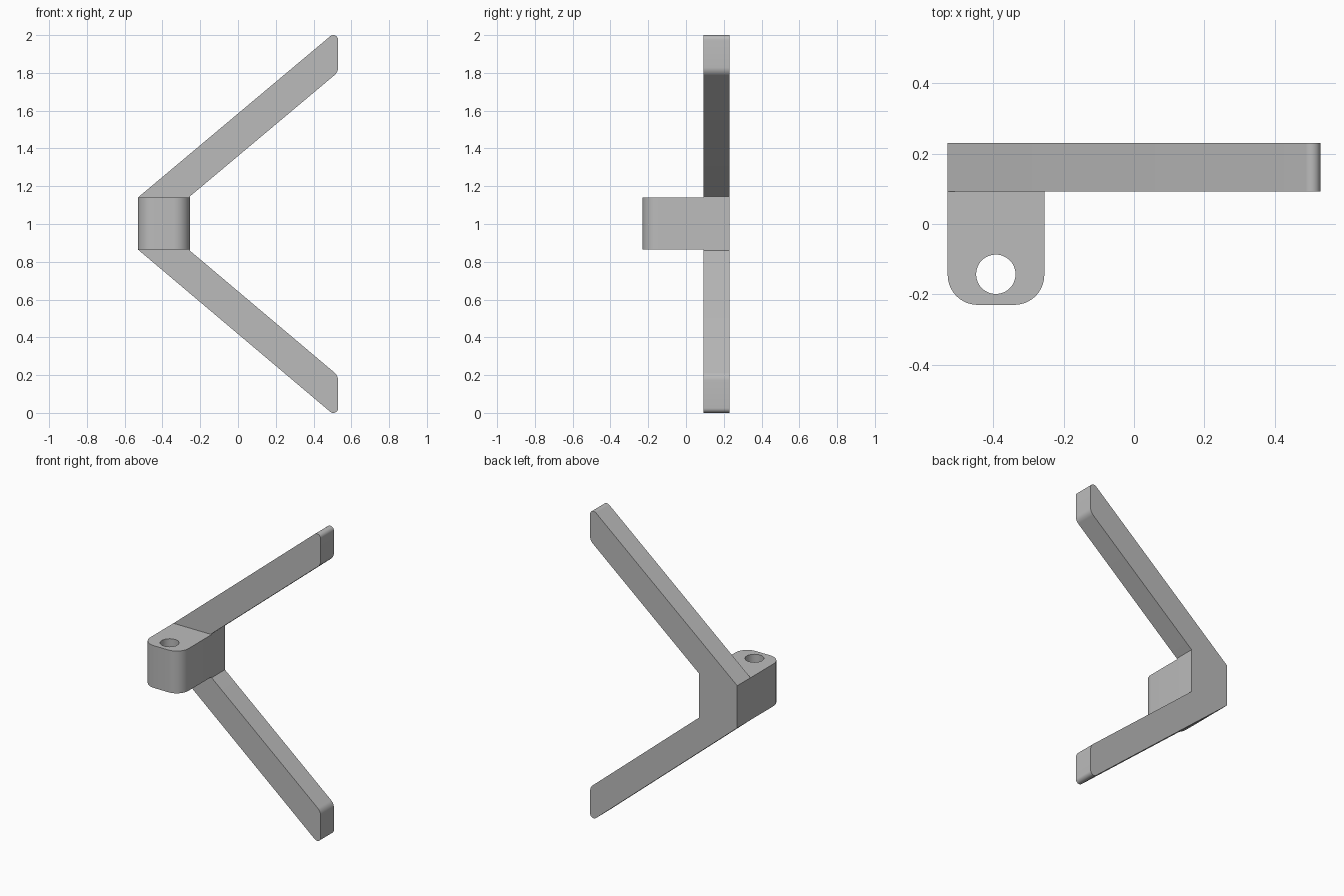
import bpy
import bmesh
import math
from mathutils import Vector

if "Cube" in bpy.data.objects:
    bpy.data.objects.remove(bpy.data.objects["Cube"], do_unlink=True)

grey = bpy.data.materials.new("plain grey")
grey.use_nodes = True
colour = (0.5, 0.5, 0.5, 1)
grey.diffuse_color = colour
grey.node_tree.nodes["Principled BSDF"].inputs["Base Color"].default_value = colour

LEFT, RIGHT = -0.53, -0.255        # block width
LOW, HIGH = 0.865, 1.14            # block height
FRONT, ARM_FRONT, BACK = -0.23, 0.093, 0.23
TIP = 0.53


def rounded(corners, steps=10):
    """Outline from (x, y, radius) corners, each rounded by its radius."""
    outline = []
    for i, (x, y, r) in enumerate(corners):
        p = Vector((x, y))
        if not r:
            outline.append(p)
            continue
        a = (Vector(corners[i - 1][:2]) - p).normalized()
        b = (Vector(corners[(i + 1) % len(corners)][:2]) - p).normalized()
        half = a.angle(b) / 2
        centre = p + (a + b).normalized() * r / math.sin(half)
        start = p + a * r / math.tan(half) - centre
        end = p + b * r / math.tan(half) - centre
        sweep = start.angle(end)
        for k in range(steps + 1):
            t = k / steps
            outline.append(centre + (start * math.sin((1 - t) * sweep)
                                     + end * math.sin(t * sweep)) / math.sin(sweep))
    return outline


def extrude(name, points, offset):
    """Solid made by sweeping a closed outline along an offset."""
    bm = bmesh.new()
    face = bm.faces.new([bm.verts.new(p) for p in points])
    swept = bmesh.ops.extrude_face_region(bm, geom=[face], use_keep_orig=True)
    moved = [g for g in swept["geom"] if isinstance(g, bmesh.types.BMVert)]
    bmesh.ops.translate(bm, verts=moved, vec=offset)
    bmesh.ops.recalc_face_normals(bm, faces=bm.faces)
    mesh = bpy.data.meshes.new(name)
    bm.to_mesh(mesh)
    bm.free()
    mesh.materials.append(grey)
    obj = bpy.data.objects.new(name, mesh)
    bpy.context.collection.objects.link(obj)
    return obj


def smooth(obj):
    bpy.ops.object.select_all(action="DESELECT")
    obj.select_set(True)
    bpy.context.view_layer.objects.active = obj
    bpy.ops.object.shade_smooth_by_angle(angle=math.radians(25))


# Mounting block with rounded front corners
plan = rounded([(LEFT, FRONT, 0.085), (RIGHT, FRONT, 0.085), (RIGHT, BACK, 0), (LEFT, BACK, 0)])
block = extrude("mounting_block", [(p.x, p.y, LOW) for p in plan], (0, 0, HIGH - LOW))

# Vertical screw hole through the block
bpy.ops.mesh.primitive_cylinder_add(vertices=48, radius=0.056, depth=1, location=(-0.393, -0.143, 1))
cutter = bpy.context.object
cutter.name = "hole_cutter"
cutter.data.materials.append(grey)
cutter.hide_render = True
bpy.context.view_layer.objects.active = block
hole = block.modifiers.new("screw hole", "BOOLEAN")
hole.operation = "DIFFERENCE"
hole.solver = "EXACT"
hole.object = cutter
bpy.ops.object.modifier_apply(modifier=hole.name)
bpy.data.objects.remove(cutter, do_unlink=True)
smooth(block)

# Slanted arms with rounded tips, mirrored above and below the block
side = rounded([(LEFT, HIGH, 0), (RIGHT, HIGH, 0), (RIGHT, 1.146, 0),
                (TIP, 1.804, 0.055), (TIP, 2.029, 0.0255)])
for name, flip in (("upper_arm", False), ("lower_arm", True)):
    points = [(p.x, ARM_FRONT, LOW + HIGH - p.y if flip else p.y) for p in side]
    if flip:
        # stretch slightly so the lower tip rests on the ground
        bottom = min(p[2] for p in points)
        points = [(x, y, LOW - (LOW - z) * LOW / (LOW - bottom)) for x, y, z in points]
    smooth(extrude(name, points, (0, BACK - ARM_FRONT, 0)))
